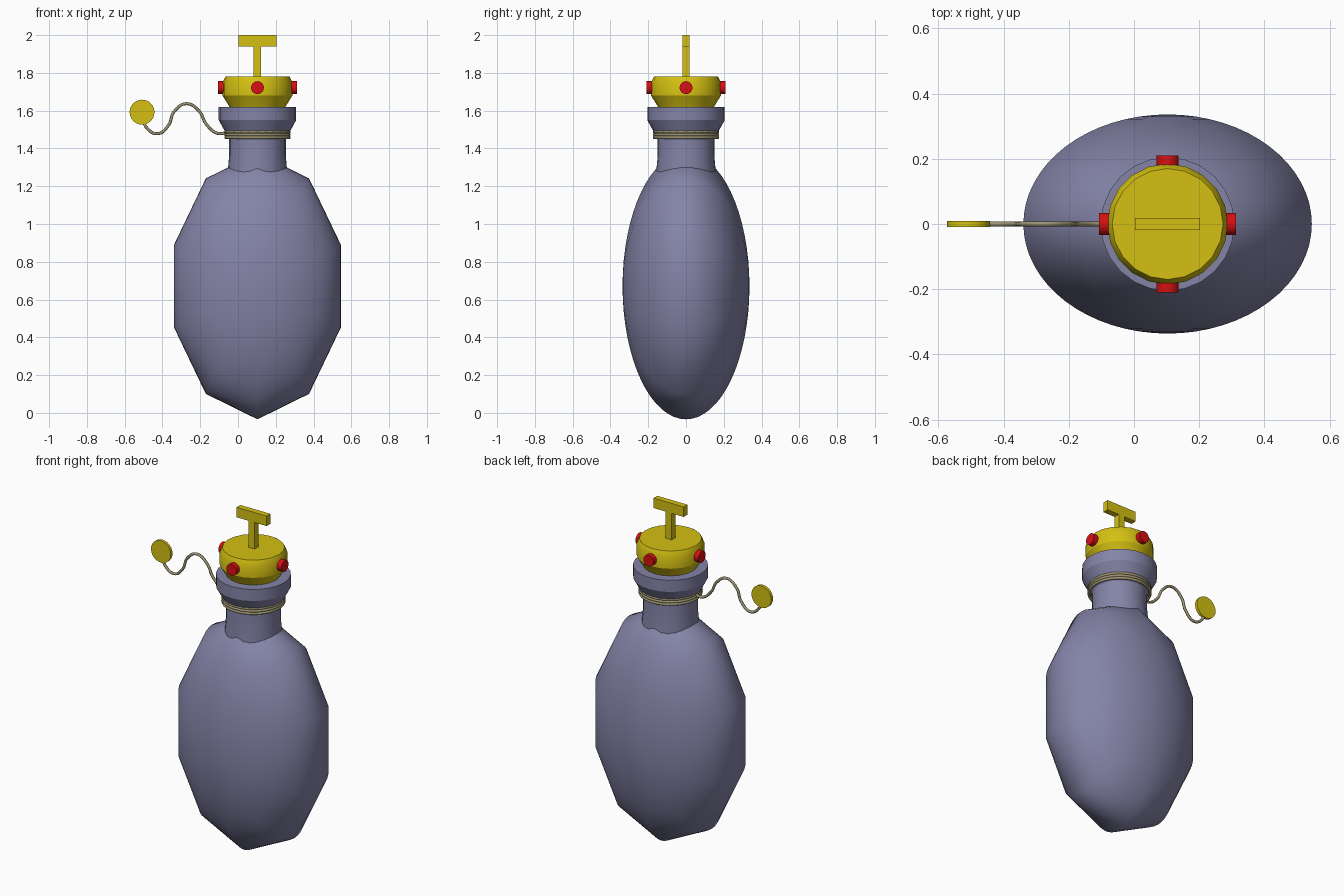
import bpy, math
from mathutils import Matrix, Vector

cube = bpy.data.objects.get("Cube")
if cube:
    bpy.data.objects.remove(cube, do_unlink=True)

AXIS_X = 0.103  # the bottle stands off centre, balanced by the cord


def material(name, rgb):
    m = bpy.data.materials.new(name)
    m.use_nodes = True
    m.diffuse_color = (*rgb, 1)
    m.node_tree.nodes["Principled BSDF"].inputs["Base Color"].default_value = (*rgb, 1)
    return m


slate = material("slate_violet", (0.23, 0.23, 0.39))
yellow = material("yellow", (0.66, 0.53, 0.006))
red = material("red", (0.68, 0.005, 0.006))
tan = material("rope_tan", (0.34, 0.30, 0.17))


def finish(name, mat, angle=None):
    ob = bpy.context.object
    ob.name = ob.data.name = name
    ob.data.materials.append(mat)
    if angle:
        bpy.ops.object.shade_smooth_by_angle(angle=math.radians(angle))
    return ob


def lathe(name, profile, mat, sides):
    """Closed turned solid from (radius, height) pairs, bottom to top."""
    verts, faces = [], []
    for r, z in profile:
        for i in range(sides):
            a = math.tau * i / sides
            verts.append((AXIS_X + r * math.cos(a), r * math.sin(a), z))
    for k in range(len(profile) - 1):
        for i in range(sides):
            j = (i + 1) % sides
            faces.append((k * sides + i, k * sides + j,
                          (k + 1) * sides + j, (k + 1) * sides + i))
    faces.append(tuple(reversed(range(sides))))
    faces.append(tuple(range(len(verts) - sides, len(verts))))
    mesh = bpy.data.meshes.new(name)
    mesh.from_pydata(verts, [], faces)
    ob = bpy.data.objects.new(name, mesh)
    bpy.context.collection.objects.link(ob)
    bpy.ops.object.select_all(action='DESELECT')
    ob.select_set(True)
    bpy.context.view_layer.objects.active = ob
    return finish(name, mat, 28)


def box(name, size, z, mat):
    bpy.ops.mesh.primitive_cube_add(size=1)
    ob = finish(name, mat)
    ob.data.transform(Matrix.Translation((AXIS_X, 0, z)) @ Matrix.Diagonal((*size, 1)))


def cylinder(name, radius, depth, location, direction, mat):
    bpy.ops.mesh.primitive_cylinder_add(vertices=24, radius=radius, depth=depth)
    ob = finish(name, mat, 40)
    turn = Vector(direction).to_track_quat('Z', 'Y').to_matrix().to_4x4()
    ob.data.transform(Matrix.Translation(location) @ turn)


# Flattened ten-sided body, with its poles at front and back
bpy.ops.mesh.primitive_uv_sphere_add(segments=10, ring_count=32, radius=1)
body = finish("bottle_body", slate)
body.data.transform(Matrix.Translation((AXIS_X, 0, 0.671))
                    @ Matrix.Diagonal((0.465, 0.336, 0.705, 1))
                    @ Matrix.Rotation(math.pi / 2, 4, 'X'))
bpy.ops.object.shade_smooth()

# Neck with flared collar, and the stopper above it
lathe("bottle_neck", [(0.165, 1.2), (0.15, 1.36), (0.15, 1.45), (0.205, 1.55),
                      (0.205, 1.62)], slate, 24)
lathe("stopper", [(0.14, 1.60), (0.148, 1.62), (0.185, 1.68), (0.185, 1.75),
                  (0.17, 1.78)], yellow, 20)

# T-shaped pull handle
box("handle_stem", (0.04, 0.036, 0.18), 1.86, yellow)
box("handle_bar", (0.2, 0.036, 0.06), 1.97, yellow)

# Four round studs around the stopper
for side, d in {"left": (1, 0, 0), "right": (-1, 0, 0),
                "front": (0, -1, 0), "back": (0, 1, 0)}.items():
    cylinder(side + "_stud", 0.034, 0.06,
             Vector((AXIS_X, 0, 1.722)) + Vector(d) * 0.18, d, red)

# Cord wound three times around the neck
for i in range(3):
    bpy.ops.mesh.primitive_torus_add(major_segments=32, minor_segments=8,
                                     major_radius=0.168, minor_radius=0.008,
                                     location=(AXIS_X, 0, 1.458 + 0.015 * i))
    finish("neck_cord_" + str(i + 1), tan, 60)

# Loose wavy cord end
path = [(-0.055, 1.485), (-0.108, 1.48), (-0.167, 1.527), (-0.204, 1.595),
        (-0.272, 1.637), (-0.338, 1.595), (-0.368, 1.523), (-0.426, 1.478),
        (-0.484, 1.51), (-0.505, 1.56)]
curve = bpy.data.curves.new("loose_cord", 'CURVE')
curve.dimensions = '3D'
curve.bevel_depth = 0.008
curve.bevel_resolution = 2
curve.resolution_u = 8
curve.use_fill_caps = True
spline = curve.splines.new('BEZIER')
spline.bezier_points.add(len(path) - 1)
for point, (x, z) in zip(spline.bezier_points, path):
    point.co = (x, 0, z)
    point.handle_left_type = point.handle_right_type = 'AUTO'
curve.materials.append(tan)
bpy.context.collection.objects.link(bpy.data.objects.new("loose_cord", curve))

# Round tag on the end of the cord
cylinder("cord_tag", 0.066, 0.017, (-0.508, 0, 1.592), (0, 1, 0), yellow)
